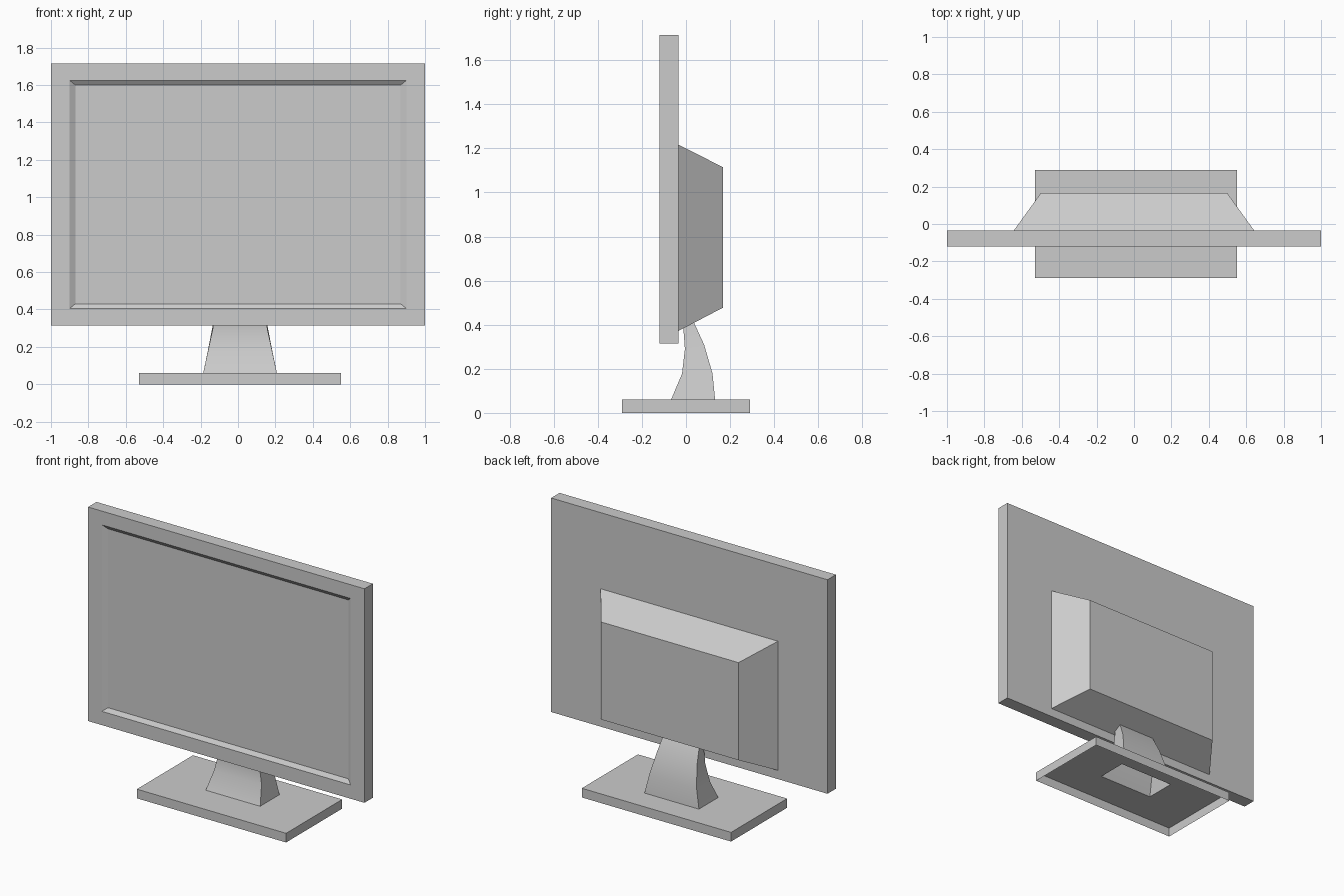
import bpy
import bmesh

if "Cube" in bpy.data.objects:
    bpy.data.objects.remove(bpy.data.objects["Cube"])


def loft(name, rings, cap_start=False, cap_end=False):
    """Skin a series of four-point rings, with optional end caps."""
    bm = bmesh.new()
    loops = [[bm.verts.new(p) for p in ring] for ring in rings]
    for a, b in zip(loops, loops[1:]):
        for i in range(4):
            j = (i + 1) % 4
            bm.faces.new((a[i], a[j], b[j], b[i]))
    if cap_start:
        bm.faces.new(loops[0][::-1])
    if cap_end:
        bm.faces.new(loops[-1])
    bmesh.ops.recalc_face_normals(bm, faces=bm.faces[:])
    mesh = bpy.data.meshes.new(name)
    bm.to_mesh(mesh)
    bm.free()
    obj = bpy.data.objects.new(name, mesh)
    bpy.context.collection.objects.link(obj)
    return obj


def upright(half_x, z0, z1, y):
    """Rectangle facing front or back."""
    return [(-half_x, y, z0), (half_x, y, z0), (half_x, y, z1), (-half_x, y, z1)]


def stand_ring(half_x, front, back):
    """Rectangle across the stand; front and back are (y, z)."""
    cx = 0.011
    return [(cx - half_x, *front), (cx + half_x, *front),
            (cx + half_x, *back), (cx - half_x, *back)]


# Screen, bevelled recess, bezel and back of the panel
housing_base = upright(0.642, 0.372, 1.217, -0.034)
loft("display_panel", [
    upright(0.87, 0.43, 1.60, -0.102),
    upright(0.90, 0.405, 1.625, -0.121),
    upright(1.0, 0.315, 1.715, -0.121),
    upright(1.0, 0.315, 1.715, -0.034),
    housing_base,
], cap_start=True)

# Tapered housing behind the panel
loft("rear_housing", [housing_base, upright(0.497, 0.477, 1.115, 0.167)],
     cap_end=True)

# Hollow base, open underneath and where the neck joins
neck_foot = stand_ring(0.197, (-0.068, 0.06), (0.132, 0.06))
loft("stand_base", [
    stand_ring(0.54, (-0.29, 0.0), (0.29, 0.0)),
    stand_ring(0.54, (-0.29, 0.06), (0.29, 0.06)),
    neck_foot,
])

# Curved neck running up into the housing
neck = loft("stand_neck", [
    neck_foot,
    stand_ring(0.172, (-0.018, 0.177), (0.120, 0.18)),
    stand_ring(0.147, (-0.005, 0.29), (0.082, 0.31)),
    stand_ring(0.132, (-0.012, 0.385), (0.036, 0.41)),
    stand_ring(0.125, (-0.03, 0.43), (0.0, 0.47)),
])
bpy.ops.object.select_all(action='DESELECT')
neck.select_set(True)
bpy.context.view_layer.objects.active = neck
bpy.ops.object.shade_smooth_by_angle(angle=0.7)
